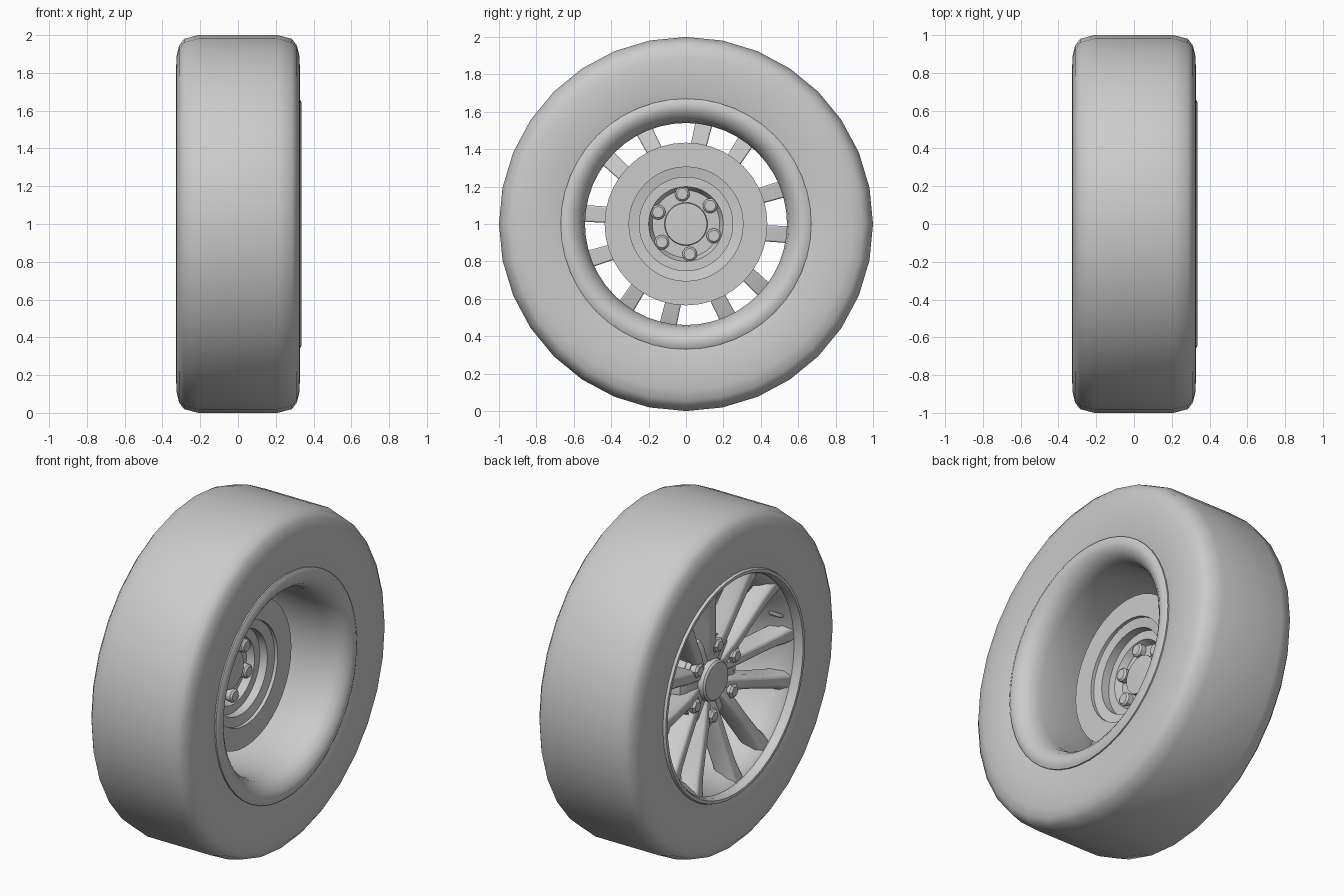
import bpy, bmesh, math
from mathutils import Matrix, Vector

if "Cube" in bpy.data.objects:
    bpy.data.objects.remove(bpy.data.objects["Cube"])

CENTRE = Vector((0, 0, 1))


def finish(name, bm, angle=35, bevel=0):
    bmesh.ops.recalc_face_normals(bm, faces=bm.faces)
    me = bpy.data.meshes.new(name)
    bm.to_mesh(me)
    bm.free()
    ob = bpy.data.objects.new(name, me)
    bpy.context.collection.objects.link(ob)
    bpy.ops.object.select_all(action='DESELECT')
    ob.select_set(True)
    bpy.context.view_layer.objects.active = ob
    if bevel:
        m = ob.modifiers.new("bevel", 'BEVEL')
        m.width, m.segments = bevel, 2
        m.limit_method = 'ANGLE'
        m.angle_limit = math.radians(40)
    bpy.ops.object.shade_smooth_by_angle(angle=math.radians(angle))
    return ob


def lathe(name, profile, segs, angle=35, closed=True, radius=0.0, turn=0.0):
    """Spin an (x, r) profile about an axis parallel to x; the axis may sit off-centre."""
    bm = bmesh.new()
    rings = []
    off = CENTRE + Vector((0, radius * math.cos(turn), radius * math.sin(turn)))
    for x, r in profile:
        if r == 0:
            rings.append([bm.verts.new(off + Vector((x, 0, 0)))] * segs)
        else:
            rings.append([bm.verts.new(off + Vector((x, r * math.cos(a), r * math.sin(a))))
                          for a in (2 * math.pi * i / segs + math.pi / 2 + turn for i in range(segs))])
    n = len(rings)
    for k in range(n if closed else n - 1):
        A, B = rings[k], rings[(k + 1) % n]
        for i in range(segs):
            j = (i + 1) % segs
            vs = list(dict.fromkeys((A[i], A[j], B[j], B[i])))
            if len(vs) > 2:
                bm.faces.new(vs)
    return finish(name, bm, angle)


# Tyre with rounded shoulders
half = [(.31, .655), (.325, .72), (.328, .82), (.325, .89), (.312, .945), (.285, .98), (.21, 1.0)]
lathe("tyre", half + [(-x, r) for x, r in reversed(half)], 32, 50)

# Rim: rolled lip on +x, tapering barrel, thin lip on -x
lathe("rim", [(.30, .67), (.322, .67), (.335, .645), (.33, .61), (.305, .575), (.265, .55),
              (.21, .54), (.08, .545), (-.10, .56), (-.20, .585), (-.26, .615), (-.275, .632),
              (-.31, .632), (-.328, .642), (-.328, .66), (-.30, .67)], 48, 45)

# Brake disc with stepped inner recess
lathe("brake_disc", [(-.09, 0), (-.09, .27), (-.03, .27), (-.03, .435), (.05, .435), (.05, .305),
                     (.03, .305), (.02, .25), (-.03, .25), (-.03, .2), (-.07, .18), (-.07, .115),
                     (-.04, .112), (-.035, 0)], 40, 30, closed=False)

# Hub plate and centre cap on the outer face
lathe("hub_plate", [(-.165, 0), (-.165, .22), (-.145, .265), (-.085, .275), (-.085, 0)], 48, 30, closed=False)
lathe("centre_cap", [(-.15, .125), (-.195, .118), (-.205, .108), (-.208, 0)], 32, 30, closed=False)

# Six lug nuts, their washers, and stud ends on the inside
for k in range(6):
    t = math.radians(37 + 60 * k)
    lathe("lug_nut", [(-.15, .044), (-.20, .042), (-.212, .03), (-.212, 0)], 6, 20, False, .205, t)
    lathe("lug_seat", [(-.15, .064), (-.178, .06), (-.172, .046), (-.15, .044)], 20, 40, True, .205, t)
    lathe("stud_end", [(-.08, .04), (-.04, .04), (-.03, .03), (-.03, 0)], 12, 30, False, .162, t)

# Spokes: stations of (radius, sideways offset, half width, front x, back x)
stations = [(.10, .050, .046, -.170, -.09), (.24, .072, .044, -.205, -.09), (.38, .096, .042, -.228, -.11),
            (.52, .120, .046, -.252, -.14), (.60, .136, .056, -.272, -.17), (.64, .143, .066, -.278, -.18)]
bm = bmesh.new()
for k in range(6):
    rot = Matrix.Rotation(math.radians(7 + 60 * k), 4, 'X')
    for side in (1, -1):
        rings = []
        for r, o, w, f, b in stations:
            sec = [(b, -w), (b, w), (f + .03, w), (f, w * .55), (f, -w * .55), (f + .03, -w)]
            rings.append([bm.verts.new(CENTRE + rot @ Vector((x, r, side * o + s))) for x, s in sec])
        for A, B in zip(rings, rings[1:]):
            for i in range(6):
                j = (i + 1) % 6
                bm.faces.new((A[i], A[j], B[j], B[i]))
        bm.faces.new(rings[0])
        bm.faces.new(rings[-1])
finish("spokes", bm, 40, bevel=.008)

# Tyre valve
lathe("valve_stem", [(-.18, .012), (-.25, .012), (-.265, .008), (-.265, 0)], 10, 30, False, .575, math.radians(160))
